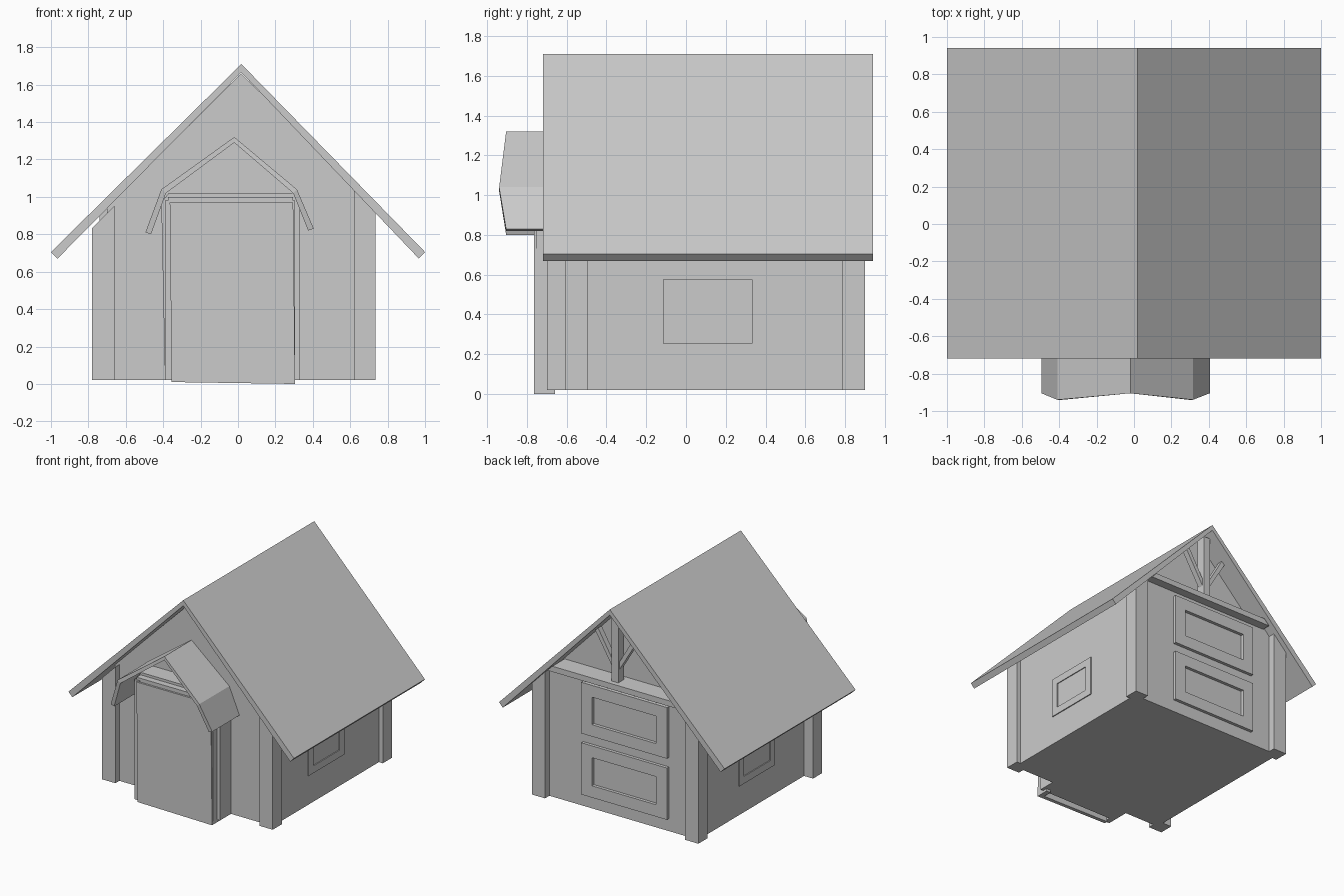
import bpy, bmesh
from mathutils import Vector

if "Cube" in bpy.data.objects:
    bpy.data.objects.remove(bpy.data.objects["Cube"])

RIDGE = 0.018                       # x of the roof ridge


def under(x):
    """Height of the roof underside at x."""
    return 1.66 - abs(x - RIDGE)


def finish(name, bm):
    bmesh.ops.recalc_face_normals(bm, faces=bm.faces)
    me = bpy.data.meshes.new(name)
    bm.to_mesh(me)
    bm.free()
    ob = bpy.data.objects.new(name, me)
    bpy.context.collection.objects.link(ob)
    return ob


def prism(name, pts, y0, y1):
    """Extrude an x-z profile along y."""
    bm = bmesh.new()
    a = [bm.verts.new((x, y0, z)) for x, z in pts]
    b = [bm.verts.new((x, y1, z)) for x, z in pts]
    bm.faces.new(a)
    bm.faces.new(b[::-1])
    n = len(pts)
    for i in range(n):
        j = (i + 1) % n
        bm.faces.new((a[i], b[i], b[j], a[j]))
    return finish(name, bm)


def box(name, x0, x1, y0, y1, z0, z1):
    return prism(name, [(x0, z0), (x1, z0), (x1, z1), (x0, z1)], y0, y1)


def shell(name, outer, inner, fronts, back):
    """Folded roof of constant section; each fold has its own front y."""
    bm = bmesh.new()
    rings = []
    for (ox, oz), (ix, iz), f in zip(outer, inner, fronts):
        rings.append([bm.verts.new(c) for c in
                      ((ox, f, oz), (ox, back, oz), (ix, back, iz), (ix, f, iz))])
    for r, s in zip(rings, rings[1:]):
        for i in range(4):
            j = (i + 1) % 4
            bm.faces.new((r[i], r[j], s[j], s[i]))
    bm.faces.new(rings[0])
    bm.faces.new(rings[-1])
    return finish(name, bm)


def framed(name, x0, x1, y0, y1, z0, z1, normal, border, depth):
    """Box with an inset, recessed face pointing along normal."""
    ob = box(name, x0, x1, y0, y1, z0, z1)
    n = Vector(normal)
    bm = bmesh.new()
    bm.from_mesh(ob.data)
    bm.normal_update()
    face = max(bm.faces, key=lambda f: f.normal.dot(n))
    bmesh.ops.inset_region(bm, faces=[face], thickness=border, use_even_offset=True)
    ext = bmesh.ops.extrude_discrete_faces(bm, faces=[face])["faces"][0]
    for v in ext.verts:
        v.co -= n * depth
    bm.to_mesh(ob.data)
    bm.free()


# Main roof
shell("main_roof", [(-1, 0.705), (RIDGE, 1.71), (1.0, 0.705)],
      [(-0.965, 0.67), (RIDGE, 1.665), (0.967, 0.67)], [-0.72] * 3, 0.94)

# House body with front gable, and thicker lower back wall
L, R, B = -0.70, 0.70, 0.02
prism("house_body", [(L, B), (R, B), (R, under(R)), (RIDGE, under(RIDGE)), (L, under(L))],
      -0.56, 0.76)
top = 1.07
half = under(RIDGE) - top
prism("back_wall", [(L, B), (R, B), (R, under(R)), (RIDGE + half, top),
                    (RIDGE - half, top), (L, under(L))], 0.75, 0.845)

# Corner posts with sloped tops; the front left one stands further out
for name, x0, x1, y0, drop in (("front_left_post", -0.78, -0.66, -0.61, 0.03),
                               ("back_left_post", -0.74, -0.62, 0.785, 0.0),
                               ("front_right_post", 0.62, 0.735, -0.61, 0.0),
                               ("back_right_post", 0.62, 0.735, 0.785, 0.0)):
    prism(name, [(x0, B), (x1, B), (x1, under(x1) - drop), (x0, under(x0) - drop)],
          y0, y0 + 0.115)

# Back gable truss: tie beam, king post and two braces
prism("tie_beam", [(-0.56, 1.06), (0.59, 1.06), (0.545, 1.105), (-0.515, 1.105)], 0.75, 0.915)
box("king_post", RIDGE - 0.03, RIDGE + 0.03, 0.80, 0.875, 1.10, 1.63)
for side, s in (("left", -1), ("right", 1)):
    prism(f"{side}_brace", [(RIDGE + s * x, z) for x, z in
                            ((0.02, 1.19), (0.02, 1.25), (0.16, 1.49), (0.185, 1.465))],
          0.815, 0.86)

# Raised panels on the back wall
for name, z0, z1 in (("lower", 0.12, 0.535), ("upper", 0.61, 1.02)):
    framed(f"{name}_back_panel", -0.44, 0.32, 0.82, 0.87, z0, z1, (0, 1, 0), 0.095, 0.027)

# Side windows
framed("right_window", 0.68, 0.708, -0.115, 0.335, 0.255, 0.575, (1, 0, 0), 0.058, 0.007)
framed("left_window", -0.708, -0.68, -0.115, 0.335, 0.255, 0.575, (-1, 0, 0), 0.058, 0.007)

# Porch block, door slab with side jambs, and lintel
prism("porch_block", [(-0.39, B), (0.33, B), (0.33, 0.98), (0.30, 1.02), (-0.37, 1.02),
                      (-0.41, 0.97)], -0.70, -0.5)
prism("door", [(-0.355, 0.01), (0.305, 0.0), (0.295, 0.97), (-0.365, 0.97)], -0.765, -0.735)
for side, x0, x1 in (("left", -0.39, -0.345), ("right", 0.265, 0.305)):
    box(f"{side}_door_jamb", x0, x1, -0.755, -0.66, 0.0 if x0 > 0 else B, 0.98)
box("door_lintel", -0.375, 0.295, -0.75, -0.66, 0.96, 1.0)

# Porch roof with folded eaves
shell("porch_roof",
      [(-0.495, 0.81), (-0.41, 1.04), (-0.02, 1.32), (0.315, 1.04), (0.405, 0.83)],
      [(-0.465, 0.80), (-0.385, 1.02), (-0.02, 1.29), (0.295, 1.02), (0.375, 0.82)],
      [-0.905, -0.94, -0.905, -0.94, -0.905], -0.55)
